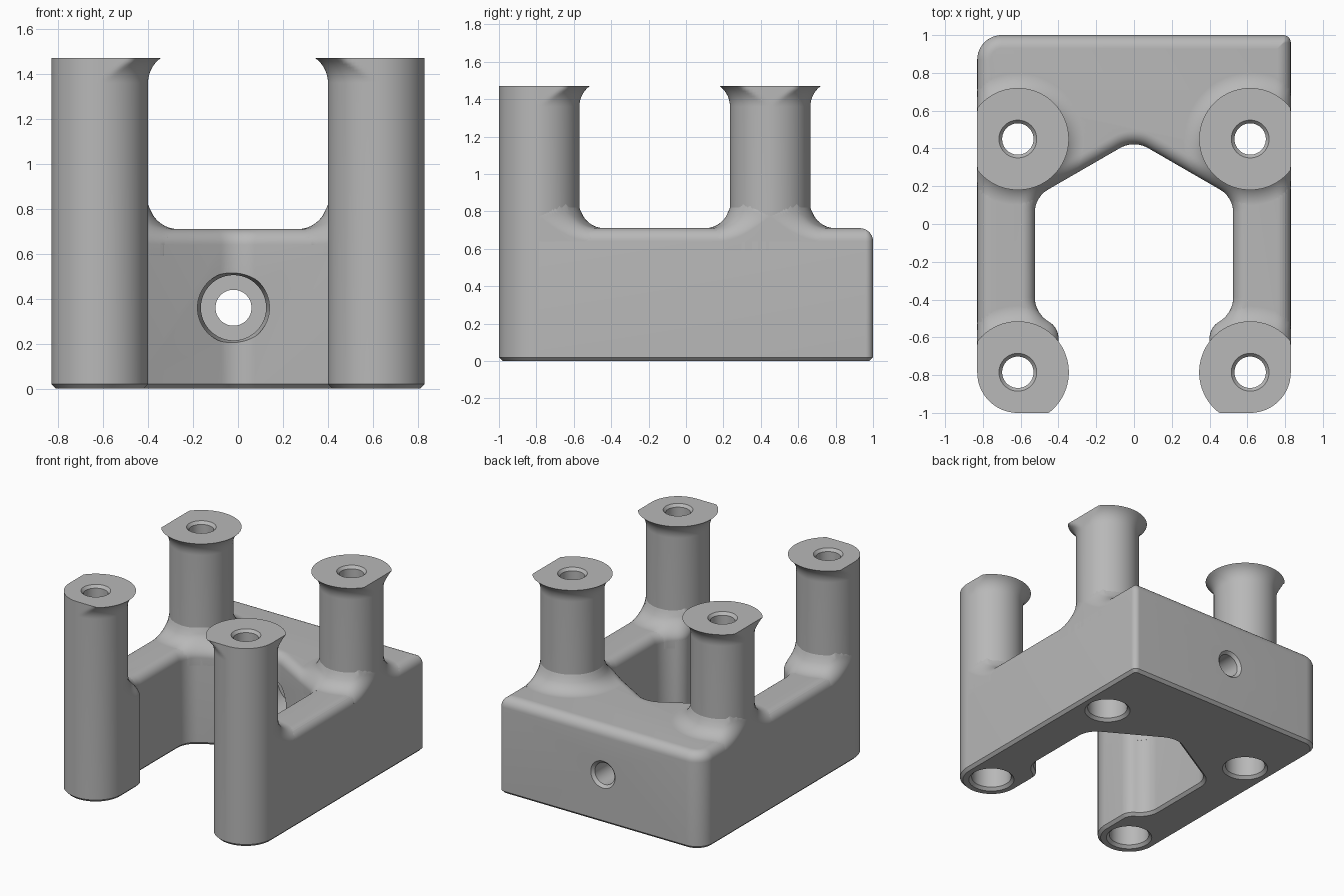
import bpy, bmesh, math
from mathutils import Vector

if "Cube" in bpy.data.objects:
    bpy.data.objects.remove(bpy.data.objects["Cube"])

# Main dimensions
HALF_W, POST_X, POST_R = 0.83, 0.615, 0.215
POST_Y = {"front": -0.785, "back": 0.45}
DECK, TOP, EDGE, FILLET = 0.71, 1.47, 0.07, 0.135
SEGS = 96

grey = bpy.data.materials.new("plain_grey")
grey.use_nodes = True
grey.diffuse_color = (0.48, 0.48, 0.48, 1)
grey.node_tree.nodes["Principled BSDF"].inputs["Base Color"].default_value = grey.diffuse_color


def loft(bm, rings, cyclic=False):
    """Bridge equal rings of points; cap the ends or join last to first."""
    loops = [[bm.verts.new(p) for p in ring] for ring in rings]
    n = len(loops[0])
    pairs = list(zip(loops, loops[1:]))
    if cyclic:
        pairs.append((loops[-1], loops[0]))
    else:
        bm.faces.new(loops[0])
        bm.faces.new(loops[-1])
    for a, b in pairs:
        for i in range(n):
            j = (i + 1) % n
            bm.faces.new((a[i], a[j], b[j], b[i]))


def finish(name, bm):
    bmesh.ops.recalc_face_normals(bm, faces=bm.faces)
    mesh = bpy.data.meshes.new(name)
    bm.to_mesh(mesh)
    bm.free()
    mesh.materials.append(grey)
    obj = bpy.data.objects.new(name, mesh)
    bpy.context.collection.objects.link(obj)
    return obj


def activate(obj):
    bpy.ops.object.select_all(action="DESELECT")
    obj.select_set(True)
    bpy.context.view_layer.objects.active = obj


def smooth(obj):
    activate(obj)
    bpy.ops.object.shade_smooth_by_angle(angle=math.radians(35))


# Plan of the base: corner points with rounding radii, counter-clockwise
inner = [(0.83, -1, POST_R), (0.4, -1, POST_R), (0.4, -0.55, 0.1),
         (0.525, -0.47, 0.15), (0.525, 0.142, 0.14)]
CORNERS = ([(0.83, 1, 0.04), (-0.83, 1, 0.13)]
           + [(-x, y, r) for x, y, r in inner]
           + [(0, 0.445, 0.15)] + inner[::-1])


def outline(inset, steps=12):
    """Rounded plan outline, moved inwards by inset."""
    pts = []
    count = len(CORNERS)
    for i, (x, y, r) in enumerate(CORNERS):
        p = Vector((x, y))
        a = (p - Vector(CORNERS[i - 1][:2])).normalized()
        b = (Vector(CORNERS[(i + 1) % count][:2]) - p).normalized()
        na, nb = Vector((-a.y, a.x)), Vector((-b.y, b.x))
        p = p + (na + nb) * inset / (1 + na.dot(nb))
        turn = math.atan2(a.x * b.y - a.y * b.x, a.dot(b))
        sign = 1 if turn > 0 else -1
        r = max(r - sign * inset, 0.003)
        start = p - a * r * math.tan(abs(turn) / 2)
        centre = start + na * sign * r
        for k in range(steps + 1):
            t = turn * k / steps
            v = start - centre
            pts.append(centre + Vector((v.x * math.cos(t) - v.y * math.sin(t),
                                        v.x * math.sin(t) + v.y * math.cos(t))))
    # drop the doubled point where two arcs meet directly
    return pts


PLAN = outline(0)
EDGES = [(a, b - a) for a, b in zip(PLAN, PLAN[1:] + PLAN[:1]) if (b - a).length > 1e-5]


def wall_distance(p):
    best = 9
    for a, e in EDGES:
        t = min(max((p - a).dot(e) / e.length_squared, 0), 1)
        best = min(best, (p - a - e * t).length_squared)
    return math.sqrt(best)


def ray_to_wall(c, u):
    best = 9
    for a, e in EDGES:
        den = u.x * e.y - u.y * e.x
        if abs(den) > 1e-9:
            w = a - c
            t = (w.x * e.y - w.y * e.x) / den
            s = (w.x * u.y - w.y * u.x) / den
            if t > 0 and -1e-4 <= s <= 1.0001:
                best = min(best, t)
    return best


def edge_drop(d):
    return EDGE - math.sqrt(max(EDGE ** 2 - (EDGE - min(d, EDGE)) ** 2, 0))


# Base block: chamfered underside, rounded upper edges
levels = [(0.02, 0), (0, 0.02)]
for k in range(9):
    t = math.pi / 2 * k / 8
    levels.append((EDGE * (1 - math.cos(t)), DECK - EDGE * (1 - math.sin(t))))
bm = bmesh.new()
loft(bm, [[(p.x, p.y, z) for p in outline(d)] for d, z in levels])
bmesh.ops.remove_doubles(bm, verts=bm.verts, dist=1e-5)
base = finish("base", bm)

# Cutter: post sockets and the counterbored cross hole
angles = [2 * math.pi * i / SEGS for i in range(SEGS)]
bm = bmesh.new()
for side in (-1, 1):
    for cy in POST_Y.values():
        loft(bm, [[(side * POST_X + 0.185 * math.cos(t), cy + 0.185 * math.sin(t), z)
                   for t in angles] for z in (-0.2, 1)])
bore = [(0, 0.16), (0.4, 0.16), (0.46, 0.145), (0.7, 0.145),
        (0.7, 0.08), (0.98, 0.08), (1.02, 0.12), (1.2, 0.12)]
loft(bm, [[(-0.02 + r * math.cos(t), y, 0.36 + r * math.sin(t))
           for t in angles] for y, r in bore])
cutter = finish("hole_cutter", bm)
cutter.hide_render = True
mod = base.modifiers.new("holes", "BOOLEAN")
mod.operation, mod.solver, mod.object = "DIFFERENCE", "EXACT", cutter
activate(base)
bpy.ops.object.modifier_apply(modifier=mod.name)
bpy.data.objects.remove(cutter)
smooth(base)

# Post section: chamfered foot, flared head, stepped bore
section = [(0.155, 0), (0.195, 0), (POST_R, 0.02)]
for k in range(9):
    h = 0.11 * k / 8
    section.append((POST_R + 0.1375 - math.sqrt(0.1375 ** 2 - h ** 2), TOP - 0.11 + h))
section += [(0.1, TOP), (0.083, TOP - 0.02), (0.083, 1.2), (0.135, 1.2), (0.135, 0.02)]


def flare_limit(t, side, front):
    """Radius at which the flare is cut flush with the outer walls."""
    out, fore = side * math.cos(t), -math.sin(t) if front else 0
    if out > 0 and fore > 0:
        return POST_R
    return POST_R / max(out, fore, 0.1)


def make_post(name, c, side, front):
    bm = bmesh.new()
    rings = []
    for r, z in section:
        ring = []
        for t in angles:
            q = min(r, flare_limit(t, side, front))
            ring.append((c.x + q * math.cos(t), c.y + q * math.sin(t), z))
        rings.append(ring)
    loft(bm, rings, cyclic=True)
    smooth(finish(name + "_post", bm))


def make_collar(name, c):
    """Concave fillet from deck to post, trimmed and rounded at the walls."""
    steps, r0 = 14, 0.205
    rings = [[] for _ in range(steps + 3)]
    for t in angles:
        u = Vector((math.cos(t), math.sin(t)))
        reach = max(min(ray_to_wall(c, u), POST_R + FILLET), r0 + 0.004)
        for k in range(steps + 1):
            r = r0 + (reach - r0) * math.sin(math.pi / 2 * k / steps)
            p = c + u * r
            gap = min(max(POST_R + FILLET - r, 0), FILLET)
            z = DECK + FILLET - math.sqrt(FILLET ** 2 - gap ** 2)
            rings[k].append((p.x, p.y, z - edge_drop(wall_distance(p))))
        for k, r in ((1, reach), (2, r0)):
            p = c + u * r
            rings[steps + k].append((p.x, p.y, DECK - 0.12))
    bm = bmesh.new()
    loft(bm, rings, cyclic=True)
    smooth(finish(name + "_collar", bm))


# Four posts with their collars
for row, cy in POST_Y.items():
    for label, side in (("right", -1), ("left", 1)):
        centre = Vector((side * POST_X, cy))
        make_post(row + "_" + label, centre, side, row == "front")
        make_collar(row + "_" + label, centre)
